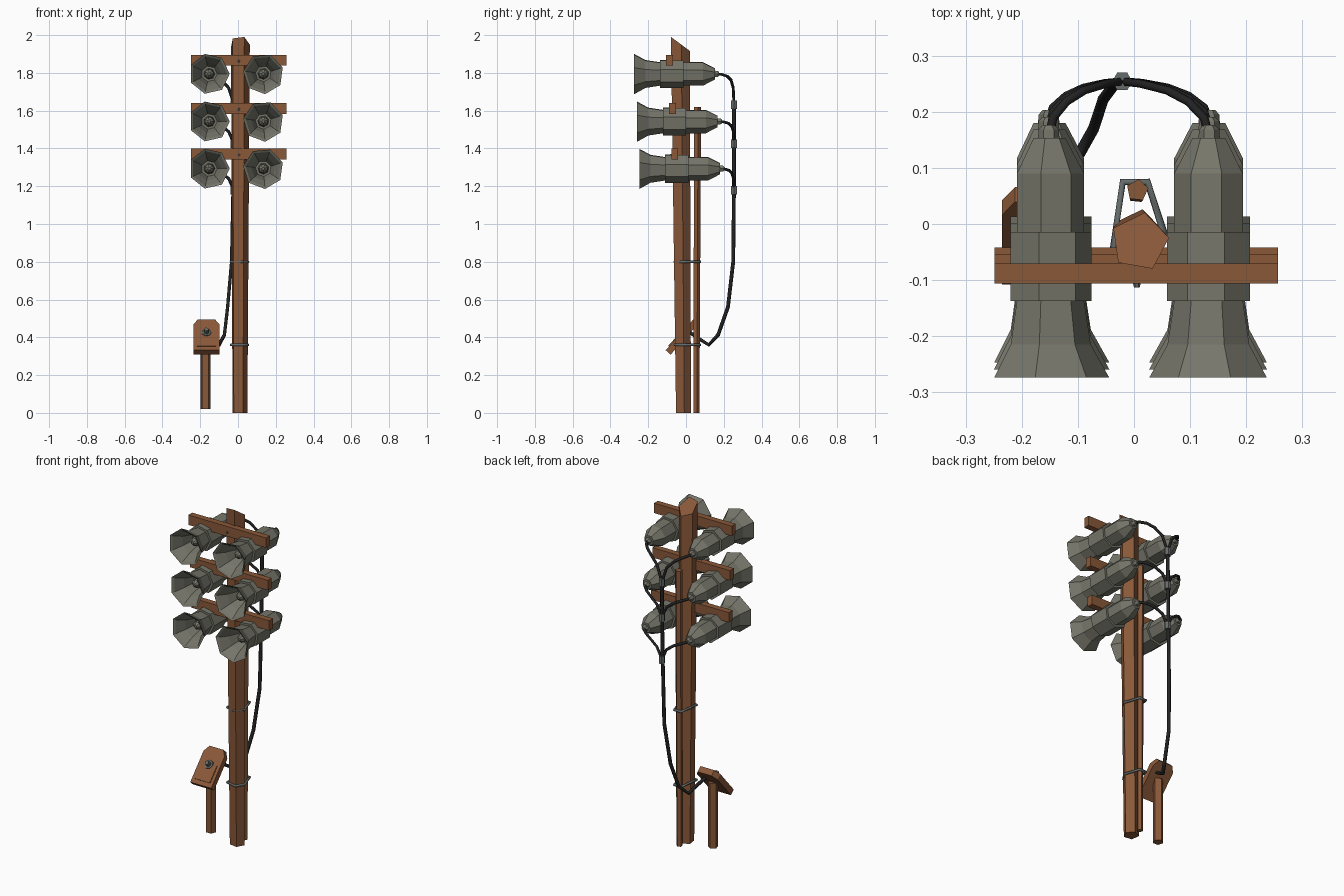
import bpy, bmesh
from math import cos, sin, tau, radians
from mathutils import Vector, Matrix

cube = bpy.data.objects.get("Cube")
if cube:
    bpy.data.objects.remove(cube, do_unlink=True)


def material(name, rgb):
    m = bpy.data.materials.new(name)
    m.use_nodes = True
    m.diffuse_color = (*rgb, 1)
    m.node_tree.nodes["Principled BSDF"].inputs["Base Color"].default_value = (*rgb, 1)
    return m


WOOD = material("brown wood", (0.25, 0.098, 0.04))
GREY = material("horn grey", (0.18, 0.18, 0.145))
STEEL = material("steel", (0.13, 0.15, 0.145))
RUBBER = material("black rubber", (0.016, 0.016, 0.017))


def finish(name, bm, mat):
    bmesh.ops.recalc_face_normals(bm, faces=bm.faces)
    mesh = bpy.data.meshes.new(name)
    bm.to_mesh(mesh)
    bm.free()
    mesh.materials.append(mat)
    ob = bpy.data.objects.new(name, mesh)
    bpy.context.collection.objects.link(ob)
    return ob


def lathe(name, profile, sides, matrix, mat, turn=0.0):
    """Revolve (height, radius) pairs about local z, closing both ends."""
    bm = bmesh.new()
    rings = []
    for h, r in profile:
        rings.append([bm.verts.new(matrix @ Vector((r * cos(turn + tau * i / sides),
                                                    r * sin(turn + tau * i / sides), h)))
                      for i in range(sides)])
    for a, b in zip(rings, rings[1:]):
        for i in range(sides):
            j = (i + 1) % sides
            bm.faces.new((a[i], a[j], b[j], b[i]))
    bm.faces.new(rings[0])
    bm.faces.new(rings[-1])
    return finish(name, bm, mat)


def post(name, foot, foot_r, head, head_r, turn, slope=0.0):
    """Five-sided timber from foot to head, with an optional slanted top."""
    bm = bmesh.new()
    loops = []
    for centre, r in ((foot, foot_r), (head, head_r)):
        loops.append([bm.verts.new(Vector(centre) + Vector((r * cos(turn + tau * i / 5),
                                                            r * sin(turn + tau * i / 5), 0)))
                      for i in range(5)])
    for v in loops[1]:
        v.co.z -= slope * (v.co.y - head[1])
    for i in range(5):
        j = (i + 1) % 5
        bm.faces.new((loops[0][i], loops[0][j], loops[1][j], loops[1][i]))
    for loop in loops:
        bm.faces.new(loop)
    return finish(name, bm, WOOD)


def slab(name, outline, thickness, matrix, mat):
    """Extrude a flat outline symmetrically about its plane."""
    bm = bmesh.new()
    face = bm.faces.new([bm.verts.new((x, y, -thickness / 2)) for x, y in outline])
    out = bmesh.ops.extrude_face_region(bm, geom=[face])
    bmesh.ops.translate(bm, vec=(0, 0, thickness),
                        verts=[g for g in out["geom"] if isinstance(g, bmesh.types.BMVert)])
    bm.transform(matrix)
    return finish(name, bm, mat)


def cable(name, points, radius, mat, closed=False):
    curve = bpy.data.curves.new(name, 'CURVE')
    curve.dimensions = '3D'
    curve.bevel_depth = radius
    curve.bevel_resolution = 1
    curve.use_fill_caps = True
    spline = curve.splines.new('POLY')
    spline.points.add(len(points) - 1)
    for p, co in zip(spline.points, points):
        p.co = (*co, 1)
    spline.use_cyclic_u = closed
    curve.materials.append(mat)
    ob = bpy.data.objects.new(name, curve)
    bpy.context.collection.objects.link(ob)
    bpy.ops.object.select_all(action='DESELECT')
    ob.select_set(True)
    bpy.context.view_layer.objects.active = ob
    bpy.ops.object.convert(target='MESH')


def rect(w, h):
    return [(-w / 2, -h / 2), (w / 2, -h / 2), (w / 2, h / 2), (-w / 2, h / 2)]


# Local z becomes model -y, keeping x to the right and y up
FACING = Matrix.Rotation(radians(90), 4, 'X')

# Poles
post("main_pole", (0.008, -0.015, 0), 0.042, (0.01, -0.032, 1.955), 0.053, 0.14, 0.74)
post("rear_support_pole", (0.005, 0.054, 0), 0.017, (0.006, 0.06, 1.62), 0.02, 0.2)

# Bands tying the two poles together
BAND = [(-0.02, 0.075), (0.024, 0.075), (0.053, -0.015), (0.024, -0.06), (-0.038, -0.045)]
for label, z in (("lower", 0.36), ("upper", 0.8)):
    cable(label + "_band", [(x, y, z) for x, y in BAND], 0.007, STEEL, True)

# Horn profile: centre plug, inner flare, rim, outer flare, collar, body, tail
HORN = [(0.205, 0.008), (0.19, 0.024), (0.15, 0.03), (0.15, 0.042), (0.215, 0.064),
        (0.266, 0.095), (0.274, 0.108), (0.215, 0.075), (0.137, 0.063), (0.137, 0.076),
        (0.014, 0.076), (0.014, 0.063), (-0.09, 0.063), (-0.153, 0.03)]

CLIP_X, CLIP_Y = -0.021, 0.254
LEVELS = [("top", 1.795, 0.0, 1.867, -0.088, 0.163),
          ("middle", 1.543, 0.015, 1.612, -0.072, 0.118),
          ("bottom", 1.293, 0.027, 1.37, -0.06, 0.115)]

for label, z, shift, bar_z, bar_y, drop in LEVELS:
    # Crossbar with its bolt
    slab(label + "_crossbar", rect(0.505, 0.058), 0.036,
         Matrix.Translation((0.004, bar_y, bar_z)) @ FACING, WOOD)
    lathe(label + "_crossbar_bolt", [(0.01, 0.009), (0.025, 0.005)], 6,
          Matrix.Translation((0.005, bar_y, bar_z - 0.005)) @ FACING, STEEL)
    # Horns, tail plugs and feeder cables
    for side, x, turn in (("right", -0.152, 0.0), ("left", 0.134, 0.31)):
        place = Matrix.Translation((x, shift, z)) @ FACING
        lathe(f"{label}_{side}_horn", HORN, 7, place, GREY, turn)
        lathe(f"{label}_{side}_tail_plug", [(-0.14, 0.02), (-0.168, 0.018), (-0.176, 0.011)],
              6, place, GREY)
        start = Vector((x, 0.155 + shift, z))
        end = Vector((CLIP_X, CLIP_Y, z - drop))
        path = [start]
        for fx, fy, fz in ((0.06, 0.35, 0.02), (0.24, 0.64, 0.08),
                           (0.48, 0.84, 0.2), (0.78, 0.96, 0.45), (1, 1, 1)):
            path.append(Vector((start.x + (end.x - start.x) * fx,
                                start.y + (end.y - start.y) * fy,
                                start.z + (end.z - start.z) * fz)))
        cable(f"{label}_{side}_cable", path, 0.008, RUBBER)
    # Clip gathering the cables
    lathe(label + "_cable_clip", [(-0.022, 0.018), (0.022, 0.018)], 6,
          Matrix.Translation((CLIP_X, CLIP_Y, z - drop)), STEEL)

# Trunk cable down to the control panel
cable("trunk_cable", [(CLIP_X, CLIP_Y, 1.64), (-0.026, CLIP_Y, 1.2), (-0.034, 0.25, 0.8),
                      (-0.055, 0.222, 0.56), (-0.072, 0.17, 0.413), (-0.1, 0.12, 0.36),
                      (-0.12, 0.065, 0.395), (-0.145, 0.015, 0.43)], 0.01, RUBBER)

# Control panel on its own short post
post("panel_post", (-0.172, -0.005, 0.02), 0.029, (-0.172, -0.005, 0.4), 0.029, 0.3)
panel = Matrix.Translation((-0.167, -0.021, 0.402)) @ Matrix.Rotation(radians(48), 4, 'X')
slab("panel_board", [(-0.068, -0.11), (0.068, -0.11), (0.068, 0.075), (0.045, 0.11),
                     (-0.045, 0.11), (-0.068, 0.075)], 0.035, panel, WOOD)
slab("panel_cover", rect(0.1, 0.1), 0.008,
     panel @ Matrix.Translation((0, -0.035, 0.019)), WOOD)
lathe("panel_knob", [(0.015, 0.027), (0.028, 0.025), (0.028, 0.015), (0.05, 0.012)], 7,
      panel @ Matrix.Translation((0, 0.01, 0)), STEEL)
